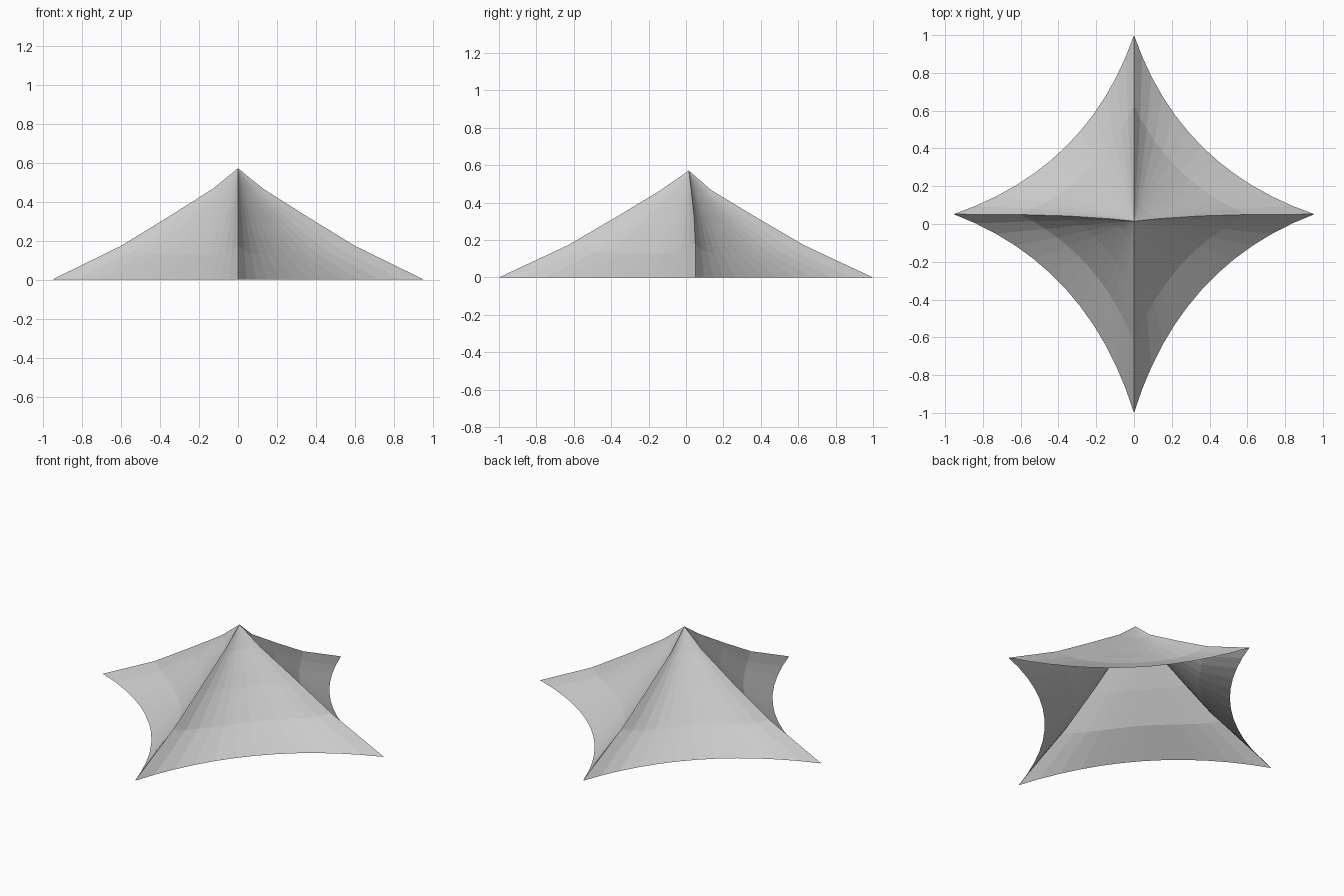
import bpy, bmesh

if "Cube" in bpy.data.objects:
    bpy.data.objects.remove(bpy.data.objects["Cube"])

# Ridge profile: (fraction of span, ridge height, sag between ridges, y of side ridges, pull of arc)
LEVELS = [(1.0, 0.0, 0.0, 0.052, 0.255), (0.63, 0.173, 0.044, 0.05, 0.305),
          (0.37, 0.325, 0.04, 0.043, 0.335), (0.135, 0.467, 0.012, 0.028, 0.34)]
APEX = (0, 0.015, 0.572)
SEGMENTS = 12      # steps across each panel
HALF_X = 0.955


def panel_point(level, quarter, step):
    """Point on one level of the canopy; four inward parabolic arcs make a star outline."""
    f, z, sag, yc, pull = level
    t = step / SEGMENTS
    bend = 2 * t * (1 - t) * pull
    u, v = (1 - t) ** 2 + bend, t * t + bend
    for _ in range(quarter):          # turn into the right quarter
        u, v = -v, u
    y_side = f - yc if v > 0 else f + yc
    return (HALF_X * f * u, yc + y_side * v, z - sag * (1 - (2 * t - 1) ** 4))


# Canopy: open stretched cloth, lofted from hem to peak
bm = bmesh.new()
rings = [[bm.verts.new(panel_point(lv, q, i)) for q in range(4) for i in range(SEGMENTS)]
         for lv in LEVELS]
peak = bm.verts.new(APEX)
n = 4 * SEGMENTS
for lower, upper in zip(rings, rings[1:]):
    for i in range(n):
        j = (i + 1) % n
        bm.faces.new((lower[i], lower[j], upper[j], upper[i]))
for i in range(n):
    bm.faces.new((rings[-1][i], rings[-1][(i + 1) % n], peak))

mesh = bpy.data.meshes.new("tent_canopy")
bm.to_mesh(mesh)
bm.free()
bpy.context.collection.objects.link(bpy.data.objects.new("tent_canopy", mesh))
